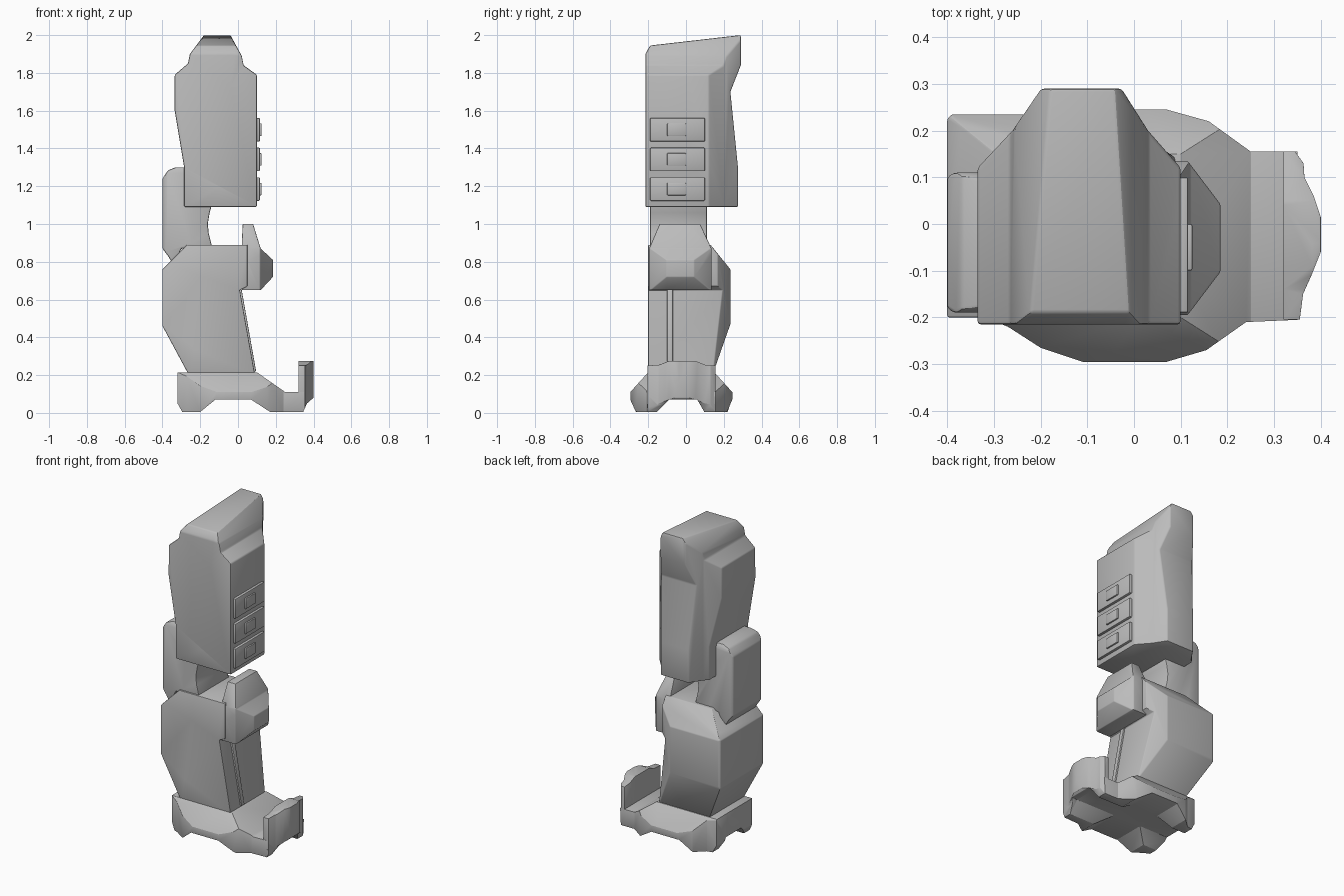
import bpy, bmesh
from mathutils import Vector

if "Cube" in bpy.data.objects:
    bpy.data.objects.remove(bpy.data.objects["Cube"], do_unlink=True)

grey = bpy.data.materials.new("armour grey")
grey.use_nodes = True
COLOUR = (0.5, 0.5, 0.5, 1)
grey.diffuse_color = COLOUR
grey.node_tree.nodes["Principled BSDF"].inputs["Base Color"].default_value = COLOUR

# axis of extrusion -> placement of a profile point (a, b) at depth d
PLACE = {
    "x": lambda a, b, d: (d, a, b),
    "y": lambda a, b, d: (a, d, b),
    "z": lambda a, b, d: (a, b, d),
}


def prism(name, points, axis, low=-1, high=3):
    """Extrude a closed profile along an axis."""
    bm = bmesh.new()
    base = [bm.verts.new(PLACE[axis](a, b, low)) for a, b in points]
    face = bm.faces.new(base)
    new = bmesh.ops.extrude_face_region(bm, geom=[face])["geom"]
    shift = Vector(PLACE[axis](0, 0, high - low))
    bmesh.ops.translate(bm, vec=shift, verts=[g for g in new if isinstance(g, bmesh.types.BMVert)])
    bmesh.ops.recalc_face_normals(bm, faces=bm.faces)
    mesh = bpy.data.meshes.new(name)
    bm.to_mesh(mesh)
    bm.free()
    mesh.materials.append(grey)
    obj = bpy.data.objects.new(name, mesh)
    bpy.context.collection.objects.link(obj)
    return obj


def activate(obj):
    bpy.ops.object.select_all(action="DESELECT")
    obj.select_set(True)
    bpy.context.view_layer.objects.active = obj


def finish(obj, width=0.007):
    """Soften the hard edges."""
    activate(obj)
    bevel = obj.modifiers.new("soft edges", "BEVEL")
    bevel.width = width
    bevel.segments = 2
    bevel.limit_method = "ANGLE"
    bevel.angle_limit = 0.45
    bpy.ops.object.modifier_apply(modifier=bevel.name)
    bpy.ops.object.shade_smooth_by_angle(angle=0.5)
    return obj


def carve(name, front, side, plan, width=0.007):
    """Intersect the front, side and plan silhouettes into one solid."""
    obj = prism(name, front, "y")
    for points, axis in ((side, "x"), (plan, "z")):
        cutter = prism("cutter", points, axis)
        cutter.hide_render = True
        activate(obj)
        mod = obj.modifiers.new("carve", "BOOLEAN")
        mod.operation = "INTERSECT"
        mod.solver = "EXACT"
        mod.object = cutter
        bpy.ops.object.modifier_apply(modifier=mod.name)
        bpy.data.objects.remove(cutter, do_unlink=True)
    return finish(obj, width)


# Thigh with shoulders, raised crown and rear lip
carve("thigh",
      [(-.285, 1.09), (.10, 1.09), (.10, 1.79), (.03, 1.84), (.02, 1.89), (-.04, 2), (-.18, 2),
       (-.255, 1.9), (-.265, 1.85), (-.335, 1.79), (-.335, 1.6), (-.285, 1.3)],
      [(-.215, 1.09), (.275, 1.09), (.275, 1.3), (.235, 1.7), (.29, 1.84), (.29, 2),
       (-.19, 1.945), (-.215, 1.9)],
      [(-.335, -.215), (.10, -.215), (.10, .12), (.03, .2), (-.03, .295), (-.195, .295),
       (-.26, .2), (-.335, .12)])

# Three stacked side panels with raised centre tabs
for i in range(3):
    z = 1.185 + i * 0.157
    finish(prism(f"thigh_panel_{i + 1}",
                 [(-.19, z - .062), (.1, z - .062), (.1, z + .062), (-.19, z + .062)],
                 "x", .09, .116), .005)
    finish(prism(f"panel_tab_{i + 1}",
                 [(-.1, z - .033), (0, z - .033), (0, z + .033), (-.1, z + .033)],
                 "x", .1, .125), .004)

# Knee bracket on the outer side
carve("knee_bracket",
      [(-.37, .83), (-.4, .87), (-.4, 1.24), (-.37, 1.285), (-.33, 1.3), (-.25, 1.3), (-.25, 1.15),
       (-.13, 1.13), (-.15, 1.06), (-.16, 1), (-.155, .95), (-.135, .87), (-.3, .87), (-.34, .78)],
      [(-.19, .7), (.11, .7), (.11, 1.27), (.09, 1.32), (-.17, 1.32), (-.19, 1.27)],
      [(-.4, -.18), (-.385, -.19), (-.1, -.19), (-.1, .09), (-.12, .11), (-.385, .11), (-.4, .1)])

# Shin with sloping calf
carve("shin",
      [(-.4, .46), (-.26, .2), (.09, .2), (.01, .65), (.05, .67), (.05, .89), (-.27, .89),
       (-.37, .79), (-.4, .76)],
      [(-.2, .2), (.14, .2), (.235, .47), (.235, .76), (.13, .89), (-.2, .89)],
      [(-.4, -.2), (.1, -.2), (.1, .135), (-.06, .24), (-.385, .24), (-.4, .225)])

# Raised rib down the inner shin
finish(prism("shin_rib", [(0, .66), (.018, .66), (.096, .22), (.06, .22)], "y", -.1, -.07), .004)

# Faceted knee guard
carve("knee_guard",
      [(.02, .65), (.12, .65), (.185, .72), (.185, .81), (.12, .87), (.08, 1), (.025, 1), (.02, .9)],
      [(-.195, .65), (.135, .65), (.135, .87), (.075, 1), (-.14, 1), (-.195, .87)],
      [(.01, -.195), (.115, -.195), (.187, -.1), (.187, .04), (.115, .135), (.01, .135)])

# Foot: domed plan with crossing arches underneath
ARCH = [(.1, 0), (.06, .07), (-.09, .07), (-.16, 0)]
carve("foot",
      [(-.32, .05), (-.295, .005), (-.2, .005), (-.12, .07), (.07, .07), (.17, .005), (.345, .005),
       (.35, .11), (.25, .11), (.1, .215), (-.32, .215)],
      ARCH + [(-.28, 0), (-.295, .04), (-.295, .11), (-.2, .215), (.15, .215), (.245, .11),
              (.245, .04), (.23, 0)],
      [(-.32, -.2), (-.27, -.22), (-.2, -.265), (-.11, -.295), (.07, -.295), (.155, -.27), (.24, -.21),
       (.355, -.205), (.355, .155), (.25, .155), (.16, .22), (.07, .245), (-.11, .245), (-.2, .22),
       (-.26, .165), (-.32, .155)])

# Upright toe guard with a bulging front
carve("toe_guard",
      [(.32, .005), (.345, .005), (.365, .05), (.4, .08), (.4, .275), (.32, .275)],
      ARCH + [(-.205, 0), (-.205, .25), (-.14, .255), (-.09, .275), (.05, .275), (.1, .255),
              (.155, .25), (.155, 0)],
      [(.32, -.205), (.355, -.205), (.362, -.15), (.38, -.11), (.4, -.06), (.4, .015), (.385, .06),
       (.365, .1), (.363, .13), (.345, .155), (.32, .155)], .004)
